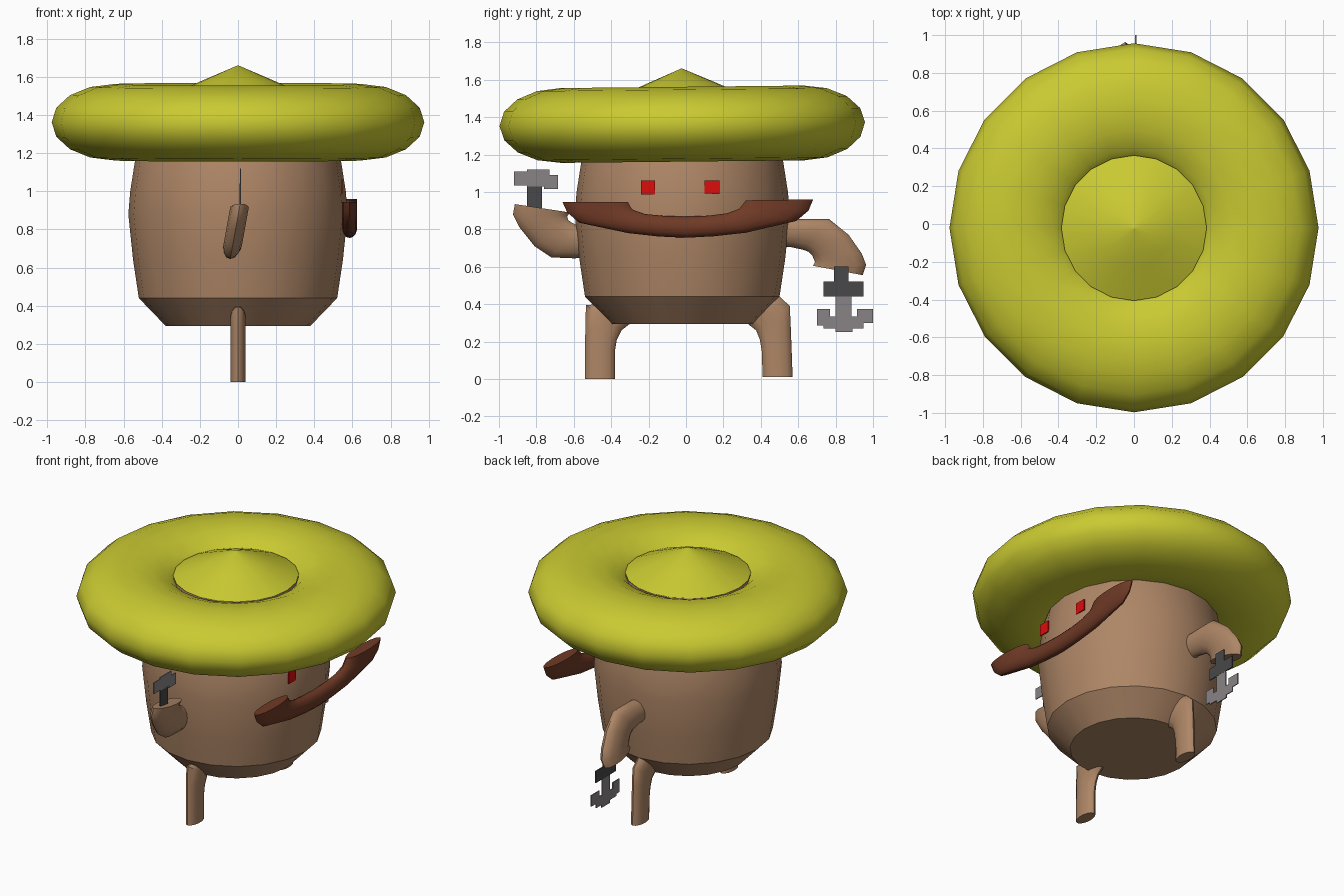
import bpy, bmesh, math
from mathutils import Matrix

if "Cube" in bpy.data.objects:
    bpy.data.objects.remove(bpy.data.objects["Cube"])

CY = -0.02  # centre line of body and hat in y


def material(name, rgb):
    m = bpy.data.materials.new(name)
    lin = [(c / 255 / 12.92) if c < 11 else ((c / 255 + 0.055) / 1.055) ** 2.4 for c in rgb]
    m.diffuse_color = (*lin, 1)
    m.use_nodes = True
    m.node_tree.nodes["Principled BSDF"].inputs["Base Color"].default_value = m.diffuse_color
    return m


TAN = material("tan_skin", (174, 134, 102))
LIME = material("lime_hat", (202, 202, 50))
BROWN = material("dark_brown", (112, 58, 38))
RED = material("eye_red", (220, 12, 12))
DARK = material("dark_grey", (72, 72, 72))
GREY = material("light_grey", (136, 132, 133))


def finish(name, bm, mat, smooth=0):
    bmesh.ops.recalc_face_normals(bm, faces=bm.faces)
    me = bpy.data.meshes.new(name)
    bm.to_mesh(me)
    bm.free()
    me.materials.append(mat)
    ob = bpy.data.objects.new(name, me)
    bpy.context.collection.objects.link(ob)
    if smooth:
        bpy.ops.object.select_all(action='DESELECT')
        ob.select_set(True)
        bpy.context.view_layer.objects.active = ob
        bpy.ops.object.shade_smooth_by_angle(angle=math.radians(smooth))
    return ob


def skin(bm, rings, closed=False):
    n = len(rings[0])
    pairs = list(zip(rings, rings[1:]))
    if closed:
        pairs.append((rings[-1], rings[0]))
    for a, b in pairs:
        for i in range(n):
            j = (i + 1) % n
            bm.faces.new((a[i], a[j], b[j], b[i]))
    if not closed:
        bm.faces.new(rings[0])
        bm.faces.new(rings[-1])


def revolve(name, profile, mat, smooth, sides=20, closed=False, tilt=0):
    """Turn a (radius, height) profile around the vertical centre line."""
    bm = bmesh.new()
    ang = [2 * math.pi * i / sides for i in range(sides)]
    rings = [[bm.verts.new((r * math.cos(a), r * math.sin(a), z)) for a in ang] for r, z in profile]
    skin(bm, rings, closed)
    move = Matrix.Translation((0, CY, 1.36)) @ Matrix.Rotation(tilt, 4, 'X') @ Matrix.Translation((0, 0, -1.36))
    bmesh.ops.transform(bm, matrix=move, verts=bm.verts)
    return finish(name, bm, mat, smooth)


def bent_tube(name, outer, inner, half, mat, centre=lambda z: 0.0, sides=14):
    """Elliptical tube lying between two edge curves in the y-z plane."""
    bm = bmesh.new()
    rings = []
    for (y0, z0), (y1, z1) in zip(outer, inner):
        ring = []
        for i in range(sides):
            a = 2 * math.pi * i / sides
            t = (1 - math.cos(a)) / 2
            z = z0 + (z1 - z0) * t
            ring.append(bm.verts.new((centre(z) + half * math.sin(a), y0 + (y1 - y0) * t, z)))
        rings.append(ring)
    skin(bm, rings)
    return finish(name, bm, mat, 40)


def plates(name, rects, x, mat, thick=0.006):
    """Thin upright plates given as (y0, y1, z0, z1)."""
    bm = bmesh.new()
    for y0, y1, z0, z1 in rects:
        m = Matrix.Translation((x, (y0 + y1) / 2, (z0 + z1) / 2)) @ Matrix.Diagonal((thick, y1 - y0, z1 - z0, 1))
        bmesh.ops.create_cube(bm, size=1, matrix=m)
    return finish(name, bm, mat)


# Barrel body
revolve("body", [(0.38, 0.295), (0.52, 0.44), (0.55, 0.64), (0.575, 0.88), (0.565, 1.0),
                 (0.54, 1.16), (0.47, 1.35), (0.385, 1.44), (0.38, 1.49)], TAN, 35)

# Hat brim (flattened ring) and pointed crown
tilt = math.radians(0.6)
brim = [(0.65 + 0.327 * math.cos(k * math.pi / 8), 1.362 + 0.2 * math.sin(k * math.pi / 8)) for k in range(16)]
revolve("hat_brim", brim, LIME, 60, closed=True, tilt=tilt)
revolve("hat_crown", [(0.385, 1.492), (0.2, 1.575), (0.002, 1.66)], LIME, 35, tilt=tilt)

# Legs, bent inward at the top
bent_tube("left_leg",
          [(-.54, 0), (-.54, .15), (-.538, .28), (-.535, .395), (-.46, .40), (-.38, .43)],
          [(-.38, 0), (-.38, .15), (-.37, .21), (-.345, .26), (-.30, .295), (-.25, .31)], 0.04, TAN)
bent_tube("right_leg",
          [(.57, .01), (.565, .15), (.56, .28), (.555, .39), (.49, .45), (.40, .45)],
          [(.41, .01), (.405, .15), (.395, .21), (.375, .26), (.33, .295), (.28, .31)], 0.04, TAN)


# Arms, one raised and one lowered, leaning slightly
def lean(z):
    return -0.04 + (z - 0.65) * 0.18


bent_tube("left_arm",
          [(-.915, .935), (-.925, .88), (-.89, .81), (-.81, .71), (-.72, .65), (-.60, .645), (-.45, .65)],
          [(-.62, .89), (-.635, .87), (-.63, .85), (-.61, .835), (-.58, .82), (-.54, .81), (-.45, .81)],
          0.05, TAN, lean)
bent_tube("right_arm",
          [(.945, .555), (.963, .61), (.94, .67), (.87, .77), (.765, .855), (.64, .855), (.45, .85)],
          [(.68, .605), (.69, .625), (.675, .66), (.655, .68), (.63, .69), (.56, .705), (.45, .71)],
          0.05, TAN, lean)

# Curved moustache with flat upturned ends
bent_tube("moustache",
          [(-.66, .945), (-.635, .89), (-.57, .835), (-.31, .78), (-.15, .762), (0, .755),
           (.15, .763), (.32, .782), (.59, .845), (.655, .90), (.68, .96)],
          [(-.31, .945), (-.30, .925), (-.285, .905), (-.22, .882), (-.12, .872), (0, .868),
           (.12, .873), (.22, .886), (.285, .91), (.305, .935), (.32, .955)],
          0.04, BROWN, lambda z: 0.585)

# Square eyes
plates("eyes", [(-.24, -.165, .985, 1.062), (.10, .178, .988, 1.062)], 0.545, RED, 0.008)

# Flat tools held in the hands
plates("left_tool_handle", [(-.85, -.77, .88, 1.04)], 0.012, DARK)
plates("left_tool_head", [(-.92, -.84, 1.035, 1.11), (-.85, -.73, 1.03, 1.12), (-.76, -.685, 1.015, 1.09)],
       0.013, GREY)
plates("right_tool_handle", [(.735, .95, .44, .52), (.79, .87, .50, .60)], 0.01, DARK)
plates("right_tool_head", [(.80, .885, .30, .44), (.70, .77, .285, .375), (.735, .95, .27, .335),
                           (.915, 1.0, .30, .375), (.80, .89, .25, .29)], 0.009, GREY)
